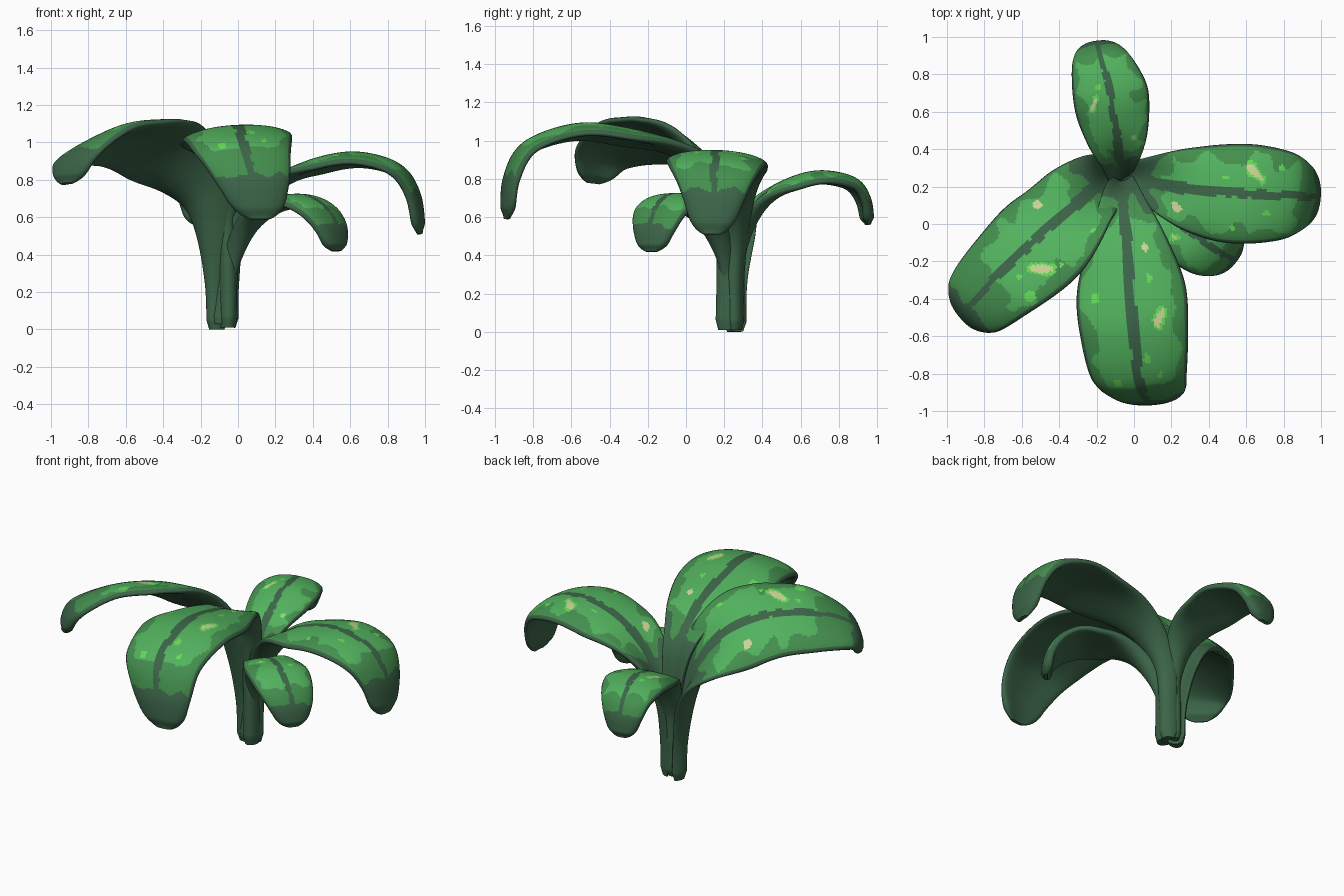
import bpy, bmesh, math
from mathutils import Vector, noise

if "Cube" in bpy.data.objects:
    bpy.data.objects.remove(bpy.data.objects["Cube"])


def material(name, srgb):
    m = bpy.data.materials.new(name)
    m.diffuse_color = [((c / 255 + .055) / 1.055) ** 2.4 for c in srgb] + [1]
    m.use_nodes = True
    m.node_tree.nodes["Principled BSDF"].inputs["Base Color"].default_value = m.diffuse_color
    return m


MATS = [material("dark green", (60, 101, 72)),
        material("mid green", (68, 143, 78)),
        material("light green", (82, 178, 94)),
        material("bright spot", (102, 218, 88)),
        material("cream spot", (205, 212, 150))]

SUB, ACROSS = 20, 44      # cells per path span, cells across the blade


def spline(pts, s):
    """Catmull-Rom through tuples, s in station units."""
    n = len(pts) - 1
    i = min(int(s), n - 1)
    f = s - i
    p1, p2 = Vector(pts[i]), Vector(pts[i + 1])
    p0 = Vector(pts[i - 1]) if i else 2 * p1 - p2
    p3 = Vector(pts[i + 2]) if i + 2 <= n else 2 * p2 - p1
    return 0.5 * (2 * p1 + (p2 - p0) * f + (2 * p0 - 5 * p1 + 4 * p2 - p3) * f * f
                  + (3 * p1 - p0 - 3 * p2 + p3) * f ** 3)


def ramp(x, a, b):
    t = min(1, max(0, (x - a) / (b - a)))
    return t * t * (3 - 2 * t)


def colour(s, u, spots, seed):
    """Painted pattern: dark stem, midrib and tip, mid margin, light middle, spots."""
    wob = noise.noise((s * 1.8, u * 2.2, seed))
    fine = noise.noise((s * 4, u * 4, seed + 9))
    if abs(u + 0.03 * wob) < 0.09 + 0.12 * (1 - ramp(s, 3, 5)) + 0.03 * fine:
        return 0
    if abs(u) > 0.95 or s < 3.0 + 0.4 * abs(u) + 0.4 * wob or s > 7.9 + 0.25 * wob:
        return 0
    for cs, cu, rs, ru, slant, c in spots:
        ds, du = s - cs, u - cu
        if (ds / rs) ** 2 + ((du - slant * ds) / ru) ** 2 < 1 + 1.5 * fine:
            return c
    if abs(u) > 0.74 + 0.45 * wob + 0.1 * fine or s < 3.6 + 0.5 * wob or s > 7.0 + 0.4 * wob:
        return 1
    return 2


def leaf(name, seed, heading, tilt, marks, stations):
    """Stations are x, y, z, half width along the midrib, from the foot to the tip.
    Marks are place along, place across, size, kind (3 bright, 4 cream, 5 cream in bright)."""
    h = Vector((heading[0], heading[1], 0)).normalized()
    perp = Vector((h.y, -h.x, 0))
    n = len(stations) - 1
    rows = n * SUB

    spots = []
    for s, u, size, kind in marks:
        slant = .45 if size > .2 else 0
        if kind == 5:
            spots.append((s, u, size * .75, size * .28, slant, 4))
        spots.append((s, u, size, size * (.45 if size > .2 else .7), slant, kind if kind < 5 else 3))

    bm = bmesh.new()
    rings = []
    us = [math.sin((-1 + 2 * i / ACROSS) * math.pi / 2) * .4 + (-1 + 2 * i / ACROSS) * .6
          for i in range(ACROSS + 1)]
    for r in range(rows + 1):
        s = r / SUB
        p = spline(stations, s)
        tan = Vector(spline(stations, min(n, s + .05))[:3]) - Vector(spline(stations, max(0, s - .05))[:3])
        tan.normalize()
        blade = ramp(s, 1.5, 5)
        ang = math.radians(tilt) * ramp(s, 1, 3.6) * (1 - .3 * ramp(s, 4, 6) - .55 * ramp(s, 6.5, 9))
        side = perp * math.cos(ang) + Vector((0, 0, math.sin(ang)))
        nor = side.cross(tan).normalized()
        # rounded end
        e = max(0, (s - n + .6) / .6)
        w = max(p[3] * math.sqrt(max(0, 1 - .8 * e ** 3)), .02)
        curl = .75 * (1 - blade) - .14 * blade          # channelled stem, drooping blade
        thick = (.036 * (1 - blade) + .03 * blade) * (1 - .6 * ramp(s, n - .3, n))
        if s < .2:
            thick *= .6 + 2 * s
            w *= .8 + s
        mid = Vector(p[:3])

        def point(u, sgn):
            t = thick * math.sqrt(max(0, 1 - abs(u) ** 5))
            return bm.verts.new(mid + side * (w * u) + nor * (curl * w * u * u + sgn * t))
        rings.append([(point(u, 1), u) for u in us] + [(point(u, -1), u) for u in us[-2:0:-1]])

    m = 2 * ACROSS
    for r in range(rows):
        for i in range(m):
            j = (i + 1) % m
            f = bm.faces.new((rings[r][i][0], rings[r][j][0], rings[r + 1][j][0], rings[r + 1][i][0]))
            f.smooth = True
            if i < ACROSS:
                u = (rings[r][i][1] + rings[r][j][1]) / 2
                f.material_index = colour((r + .5) / SUB, u, spots, seed)
    bm.faces.new([v for v, _ in reversed(rings[0])])
    bm.faces.new([v for v, _ in rings[-1]])
    bmesh.ops.recalc_face_normals(bm, faces=bm.faces)
    # keep the foot on the ground
    for v in bm.verts:
        v.co.z = max(v.co.z, 0)
    me = bpy.data.meshes.new(name)
    bm.to_mesh(me)
    bm.free()
    for mt in MATS:
        me.materials.append(mt)
    ob = bpy.data.objects.new(name, me)
    bpy.context.collection.objects.link(ob)


leaf("front_leaf", 1.3, (.1, -1), -4,
     [(5.75, -.5, .3, 5), (4.3, -.4, .08, 4), (7, .45, .1, 3), (6.5, -.2, .09, 3), (5.2, .65, .1, 3),
      (4.9, -.35, .08, 3), (6.9, -.45, .07, 3)], [
    (-.05, .19, .01, .05), (-.05, .195, .28, .05), (-.06, .19, .58, .065), (-.06, .12, .82, .11),
    (-.04, -.07, .96, .205), (-.02, -.33, 1.04, .29), (0, -.58, 1.06, .29), (.03, -.83, .97, .255),
    (.08, -.925, .8, .2), (.12, -.94, .59, .12)])

leaf("left_leaf", 5.7, (-.77, -.64), -34,
     [(4.75, .55, .14, 4), (5.8, -.5, .28, 5), (6.5, -.75, .13, 3), (4, -.7, .1, 3), (5.3, -.7, .1, 3),
      (6.4, -.35, .07, 3)], [
    (-.13, .24, 0, .055), (-.14, .24, .25, .06), (-.175, .21, .52, .125), (-.23, .16, .74, .2),
    (-.33, .07, .915, .28), (-.46, -.04, 1.005, .3), (-.6, -.17, 1.03, .285), (-.75, -.31, 1.005, .25),
    (-.88, -.445, .92, .19), (-.92, -.49, .78, .1)])

leaf("right_leaf", 8.1, (1, -.1), 3,
     [(3.95, .5, .15, 4), (5.9, -.45, .3, 5), (6.3, .4, .1, 3), (5.2, -.3, .08, 3), (5.5, .7, .08, 3),
      (6.6, -.6, .09, 3)], [
    (-.035, .25, .01, .05), (-.03, .25, .25, .05), (.0, .25, .48, .07), (.11, .225, .67, .13),
    (.27, .19, .815, .215), (.45, .17, .895, .26), (.65, .16, .92, .265), (.85, .15, .86, .23),
    (.945, .145, .72, .17), (.975, .135, .51, .1)])

leaf("back_leaf", 12.4, (-.14, 1), 0,
     [(4.1, .55, .13, 5), (5.6, -.45, .3, 5), (6.1, -.3, .09, 3), (4.5, .4, .08, 3)], [
    (-.09, .27, .02, .045), (-.09, .27, .22, .045), (-.08, .28, .42, .06), (-.08, .35, .6, .1),
    (-.09, .45, .72, .16), (-.11, .58, .79, .195), (-.13, .72, .815, .2), (-.17, .87, .78, .165),
    (-.19, .935, .69, .13), (-.2, .955, .56, .08)])

leaf("small_leaf", 16.9, (.8, -.6), 0,
     [(5, .4, .2, 5), (5.8, -.4, .1, 3), (4.6, -.5, .1, 3)], [
    (-.08, .21, .03, .04), (-.06, .22, .2, .04), (-.02, .2, .37, .045), (.06, .13, .54, .08),
    (.165, .05, .65, .14), (.265, -.02, .69, .175), (.36, -.085, .69, .185), (.45, -.145, .635, .17),
    (.51, -.175, .54, .135), (.53, -.185, .42, .08)])
